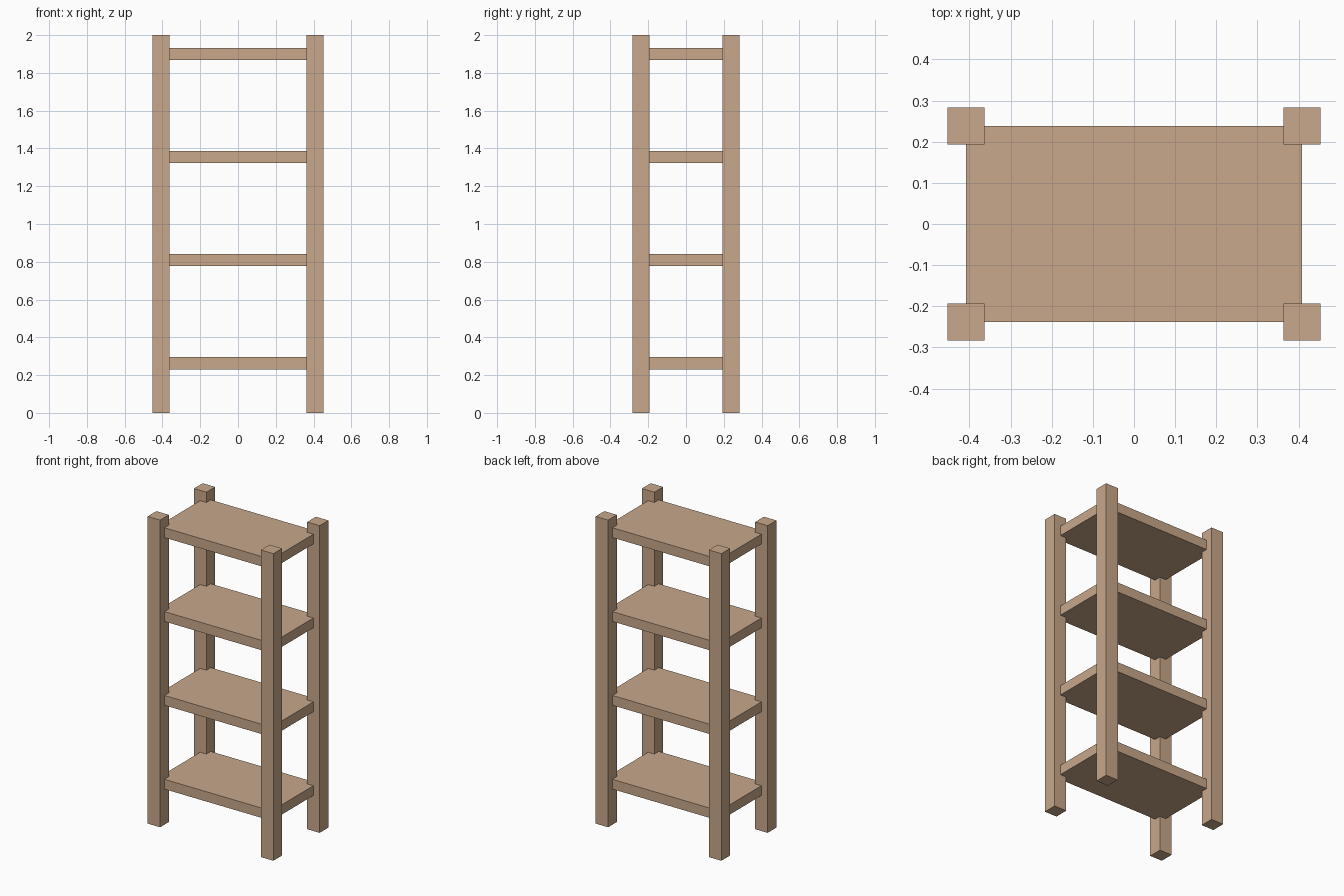
import bpy

if "Cube" in bpy.data.objects:
    bpy.data.objects.remove(bpy.data.objects["Cube"])

wood = bpy.data.materials.new("light wood")
wood.diffuse_color = (0.578, 0.392, 0.256, 1.0)
wood.use_nodes = True
wood.node_tree.nodes["Principled BSDF"].inputs["Base Color"].default_value = wood.diffuse_color


def box(name, center, size):
    """Axis-aligned wooden box."""
    bpy.ops.mesh.primitive_cube_add(size=1, location=center)
    ob = bpy.context.object
    ob.name = name
    ob.scale = size
    bpy.ops.object.transform_apply(location=False, rotation=False, scale=True)
    ob.data.materials.append(wood)
    return ob


POST_X, POST_Y, POST_W = 0.408, 0.238, 0.09

# Four square corner posts
for y_name, sy in (("front", -1), ("back", 1)):
    for x_name, sx in (("left", -1), ("right", 1)):
        box(f"{y_name}_{x_name}_post", (sx * POST_X, sy * POST_Y, 1.0),
            (POST_W, POST_W, 2.0))

# Four evenly spaced shelves, their corners set into the post centres
for i in range(4):
    box(f"shelf_{i + 1}", (0, 0, 0.263 + i * 0.546),
        (2 * POST_X, 2 * POST_Y, 0.064))
